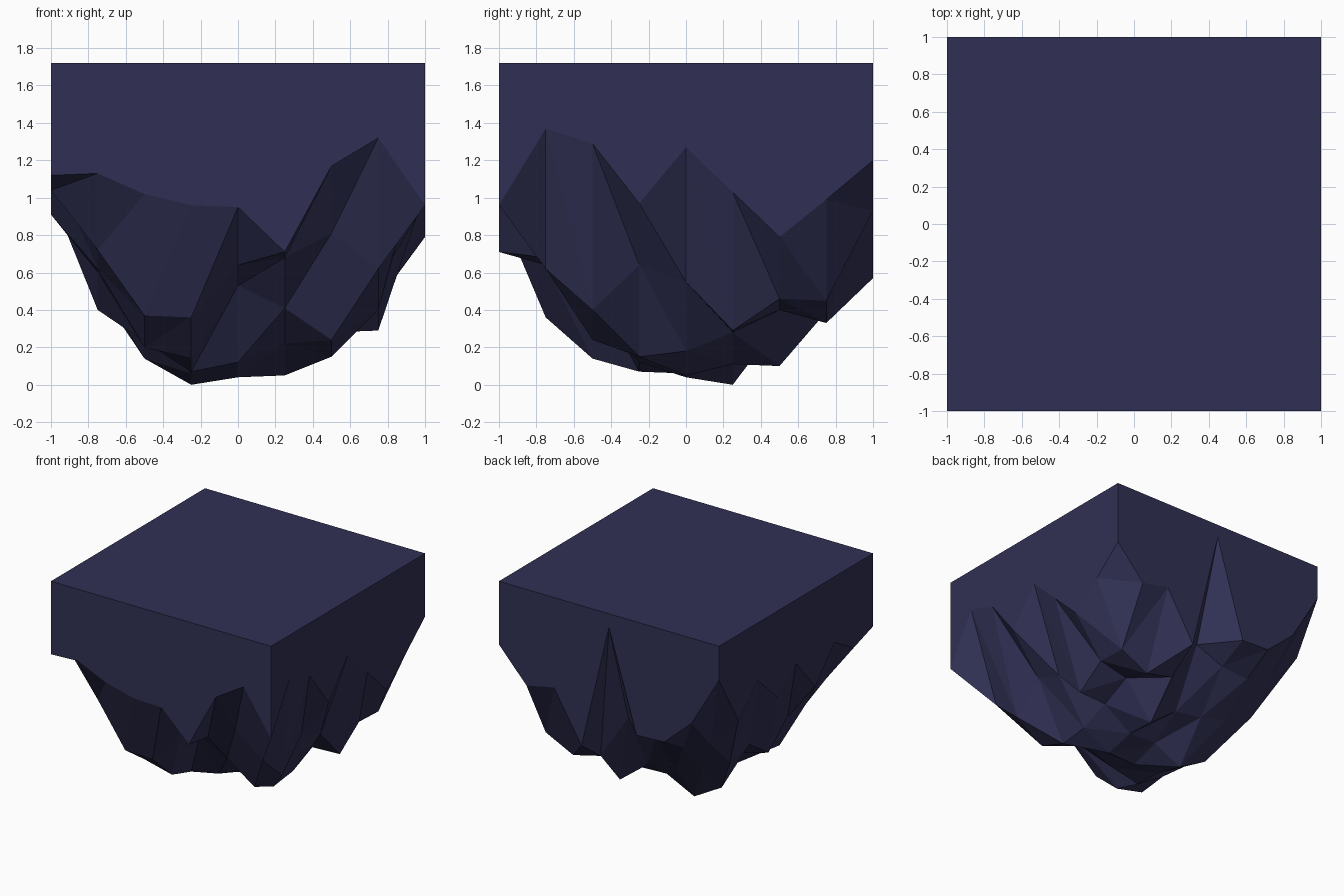
import bpy, bmesh

if "Cube" in bpy.data.objects:
    bpy.data.objects.remove(bpy.data.objects["Cube"])

TOP = 1.72
N = 9
STEP = 0.25

# Underside heights in hundredths: one row per y from front (-1) to back (+1), x left to right
ROWS = [
    "112 113 102 96 95 71 117 132 96",
    "104 72 37 36 64 68 81 62 137",
    "118 62 20 14 53 41 24 40 129",
    "91 60 23 7 12 22 15 64 97",
    "120 40 33 6 4 5 18 55 127",
    "102 56 14 0 12 11 28 29 103",
    "125 51 40 33 29 10 40 46 79",
    "102 75 65 67 77 39 33 45 99",
    "144 102 80 79 161 57 98 93 120",
]
heights = [[int(v) / 100 for v in r.split()] for r in ROWS]

bm = bmesh.new()

# Craggy underside: triangulated height grid
grid = [[bm.verts.new((-1 + i * STEP, -1 + j * STEP, heights[j][i]))
         for i in range(N)] for j in range(N)]
for j in range(N - 1):
    for i in range(N - 1):
        a, b = grid[j][i], grid[j][i + 1]
        c, d = grid[j + 1][i + 1], grid[j + 1][i]
        bm.faces.new((a, d, b))
        bm.faces.new((b, d, c))

# Sheer side walls rising from the rim to the flat top
rim = (grid[0] + [grid[j][-1] for j in range(1, N)]
       + grid[-1][-2::-1] + [grid[j][0] for j in range(N - 2, 0, -1)])
upper = [bm.verts.new((v.co.x, v.co.y, TOP)) for v in rim]
for k in range(len(rim)):
    n = (k + 1) % len(rim)
    bm.faces.new((rim[k], rim[n], upper[n], upper[k]))
bm.faces.new(upper)

bmesh.ops.recalc_face_normals(bm, faces=bm.faces)
mesh = bpy.data.meshes.new("floating_rock")
bm.to_mesh(mesh)
bm.free()
rock = bpy.data.objects.new("floating_rock", mesh)
bpy.context.collection.objects.link(rock)

# Dark blue stone
mat = bpy.data.materials.new("dark_stone")
mat.diffuse_color = (0.03, 0.03, 0.09, 1)
mat.use_nodes = True
mat.node_tree.nodes["Principled BSDF"].inputs["Base Color"].default_value = mat.diffuse_color
mesh.materials.append(mat)
